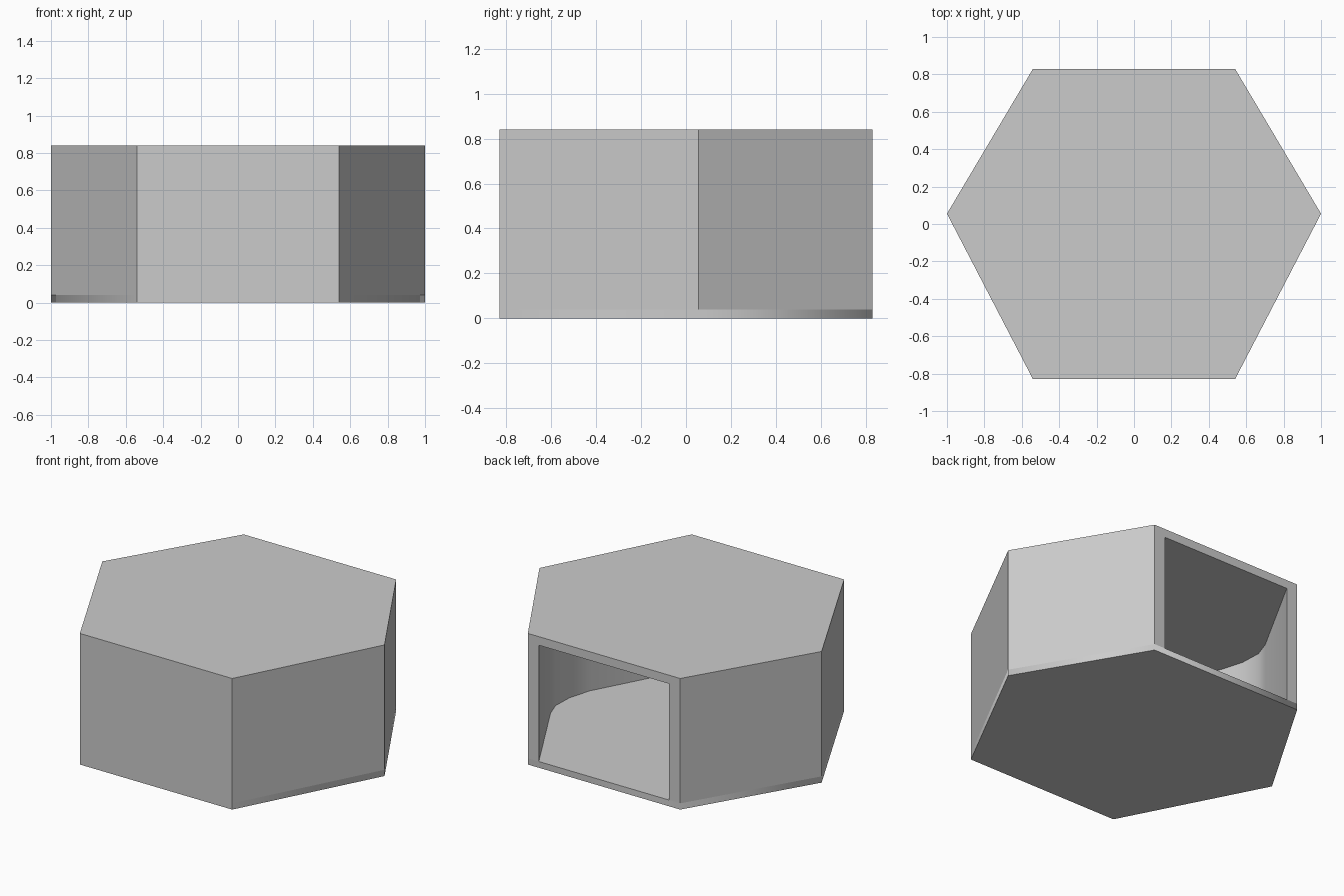
import bpy, bmesh, math

if "Cube" in bpy.data.objects:
    bpy.data.objects.remove(bpy.data.objects["Cube"])

FLOOR, CEILING, TOP = 0.04, 0.785, 0.84


def mirrored(right):
    """Close a right-hand outline (front to back) with its mirror image."""
    return right + [(-x, y) for x, y in reversed(right)]


def prism(name, outline, z0, z1):
    bm = bmesh.new()
    face = bm.faces.new([bm.verts.new((x, y, z0)) for x, y in outline])
    top = bmesh.ops.extrude_face_region(bm, geom=[face])["geom"]
    verts = [g for g in top if isinstance(g, bmesh.types.BMVert)]
    bmesh.ops.translate(bm, verts=verts, vec=(0, 0, z1 - z0))
    bmesh.ops.recalc_face_normals(bm, faces=bm.faces)
    mesh = bpy.data.meshes.new(name)
    bm.to_mesh(mesh)
    bm.free()
    obj = bpy.data.objects.new(name, mesh)
    bpy.context.collection.objects.link(obj)
    return obj


def activate(obj):
    bpy.ops.object.select_all(action='DESELECT')
    obj.select_set(True)
    bpy.context.view_layer.objects.active = obj


hexagon = mirrored([(0.54, -0.83), (1.0, 0.055), (0.54, 0.83)])

# Floor plate, softly shaded around its side corners
floor = prism("floor_plate", hexagon, 0, FLOOR)
activate(floor)
bpy.ops.object.shade_smooth_by_angle(angle=math.radians(60))

# Rounded hexagonal cavity, open through the back wall
cavity = mirrored([
    (0.28, -0.73), (0.39, -0.715), (0.475, -0.67), (0.54, -0.575),
    (0.776, -0.136), (0.818, 0.008), (0.823, 0.144), (0.786, 0.249),
    (0.462, 0.83), (0.462, 1.0),
])
cutter = prism("cavity_cutter", cavity, -0.1, CEILING)
cutter.hide_render = True

# Walls and roof
shell = prism("walls_and_roof", hexagon, FLOOR, TOP)
activate(shell)
cut = shell.modifiers.new("cavity", 'BOOLEAN')
cut.operation = 'DIFFERENCE'
cut.solver = 'EXACT'
cut.object = cutter
bpy.ops.object.modifier_apply(modifier=cut.name)
bpy.data.objects.remove(cutter, do_unlink=True)
bpy.ops.object.shade_smooth_by_angle(angle=math.radians(40))
